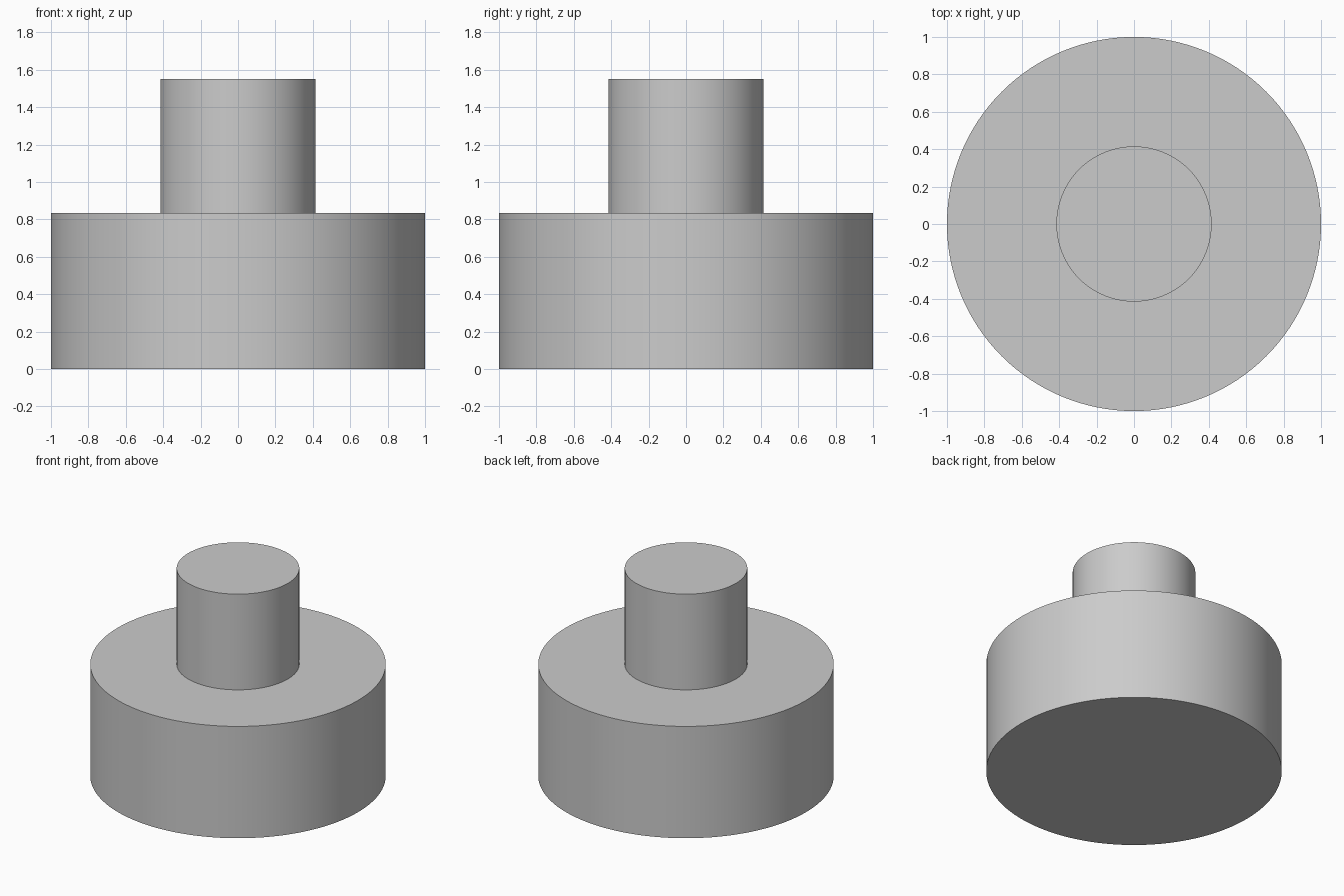
import bpy
import bmesh
import math

SEGMENTS = 128
BASE_RADIUS, BASE_TOP = 1.0, 0.835
POST_RADIUS, POST_TOP = 0.415, 1.55

cube = bpy.data.objects.get("Cube")
if cube:
    bpy.data.objects.remove(cube, do_unlink=True)

# Plain grey material
grey = bpy.data.materials.new("plain_grey")
grey.use_nodes = True
colour = (0.6, 0.6, 0.6, 1.0)
grey.diffuse_color = colour
grey.node_tree.nodes["Principled BSDF"].inputs["Base Color"].default_value = colour


def ring(bm, radius, z):
    """Add a circle of vertices at height z."""
    step = math.tau / SEGMENTS
    return [bm.verts.new((radius * math.cos(i * step), radius * math.sin(i * step), z))
            for i in range(SEGMENTS)]


def bridge(bm, lower, upper):
    """Join two rings with quads."""
    for i in range(SEGMENTS):
        j = (i + 1) % SEGMENTS
        bm.faces.new((lower[i], lower[j], upper[j], upper[i]))


# One closed turned solid: wide base, flat shoulder, narrow post
profile = [(BASE_RADIUS, 0), (BASE_RADIUS, BASE_TOP),
           (POST_RADIUS, BASE_TOP), (POST_RADIUS, POST_TOP)]
bm = bmesh.new()
rings = [ring(bm, r, z) for r, z in profile]
for lower, upper in zip(rings, rings[1:]):
    bridge(bm, lower, upper)
bm.faces.new(reversed(rings[0]))
bm.faces.new(rings[-1])
bmesh.ops.recalc_face_normals(bm, faces=bm.faces)

mesh = bpy.data.meshes.new("stepped_cylinder")
bm.to_mesh(mesh)
bm.free()
mesh.materials.append(grey)
body = bpy.data.objects.new("stepped_cylinder", mesh)
bpy.context.collection.objects.link(body)

# Smooth round walls with crisp rims
bpy.ops.object.select_all(action="DESELECT")
body.select_set(True)
bpy.context.view_layer.objects.active = body
bpy.ops.object.shade_smooth_by_angle(angle=math.radians(30))
